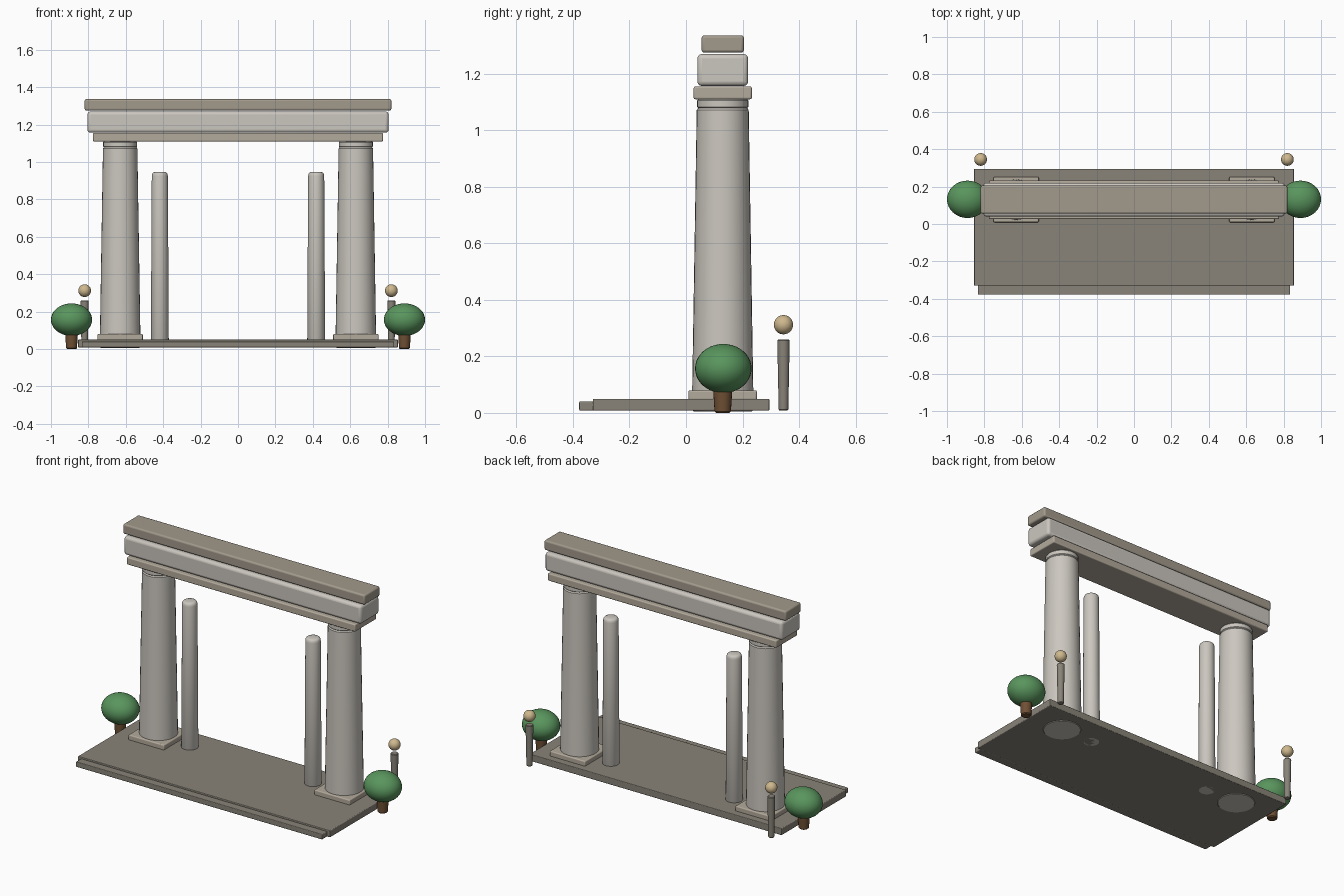
import bpy, math

if "Cube" in bpy.data.objects:
    bpy.data.objects.remove(bpy.data.objects["Cube"])

def mat(name, rgb):
    m = bpy.data.materials.new(name)
    m.diffuse_color = (*rgb, 1)
    m.use_nodes = True
    m.node_tree.nodes["Principled BSDF"].inputs["Base Color"].default_value = m.diffuse_color
    return m

PALE = mat("pale_stone", (0.60, 0.57, 0.52))
STONE = mat("warm_stone", (0.45, 0.40, 0.33))
CAP = mat("cap_stone", (0.36, 0.32, 0.26))
FLOOR = mat("floor_stone", (0.25, 0.23, 0.19))
GREEN = mat("leaf_green", (0.10, 0.30, 0.11))
BROWN = mat("trunk_brown", (0.16, 0.08, 0.035))
GLOW = mat("lamp_globe", (0.62, 0.48, 0.27))

def finish(ob, name, m):
    ob.name = name
    ob.data.materials.append(m)
    bpy.ops.object.shade_smooth_by_angle(angle=math.radians(35))
    return ob

def block(name, m, x, y, z, bevel=0.006):
    """Bevelled box from (min, max) ranges on each axis."""
    bpy.ops.mesh.primitive_cube_add(size=1, location=[(a + b) / 2 for a, b in (x, y, z)])
    ob = bpy.context.object
    ob.scale = [b - a for a, b in (x, y, z)]
    bpy.ops.object.transform_apply(location=False, rotation=False, scale=True)
    mod = ob.modifiers.new("soft_edges", 'BEVEL')
    mod.width, mod.segments = bevel, 3
    return finish(ob, name, m)

def lathe(name, m, x, y, profile, n=32):
    """Closed solid turned from (radius, z) points."""
    verts, faces = [], []
    for r, z in profile:
        verts += [(r * math.cos(t * math.tau / n), r * math.sin(t * math.tau / n), z) for t in range(n)]
    for k in range(len(profile) - 1):
        for i in range(n):
            j = (i + 1) % n
            faces.append((k * n + i, k * n + j, k * n + n + j, k * n + n + i))
    faces.append(tuple(reversed(range(n))))
    faces.append(tuple(range(len(verts) - n, len(verts))))
    me = bpy.data.meshes.new(name)
    me.from_pydata(verts, [], faces)
    ob = bpy.data.objects.new(name, me)
    ob.location = (x, y, 0)
    bpy.context.collection.objects.link(ob)
    bpy.ops.object.select_all(action='DESELECT')
    ob.select_set(True)
    bpy.context.view_layer.objects.active = ob
    return finish(ob, name, m)

def ball(name, m, loc, radii):
    bpy.ops.mesh.primitive_uv_sphere_add(segments=32, ring_count=20, radius=1, location=loc)
    ob = bpy.context.object
    ob.scale = radii
    bpy.ops.object.transform_apply(location=False, rotation=False, scale=True)
    return finish(ob, name, m)

# floor slab and front step
block("floor_slab", FLOOR, (-0.855, 0.855), (-0.33, 0.295), (0.008, 0.05), 0.004)
block("front_step", FLOOR, (-0.835, 0.835), (-0.378, -0.325), (0.008, 0.04), 0.004)

# stacked beam across the columns
Y = 0.13
block("lower_beam", STONE, (-0.775, 0.775), (Y - 0.103, Y + 0.103), (1.11, 1.155))
block("main_beam", PALE, (-0.805, 0.805), (Y - 0.09, Y + 0.09), (1.157, 1.27), 0.016)
block("top_beam", CAP, (-0.82, 0.82), (Y - 0.075, Y + 0.075), (1.275, 1.336), 0.01)

for s, side in ((-1, "left"), (1, "right")):
    # main column with plinth and neck
    x = s * 0.63
    block(side + "_plinth", STONE, (x - 0.121, x + 0.121), (Y - 0.121, Y + 0.121), (0.045, 0.08))
    lathe(side + "_column", PALE, x, Y, [(0.102, 0.005), (0.109, 0.012), (0.108, 0.09),
                                         (0.092, 1.072), (0.086, 1.08)])
    lathe(side + "_column_neck", PALE, x, Y, [(0.083, 1.075), (0.091, 1.083), (0.091, 1.105), (0.085, 1.112)])

    # slim inner pillar with rounded top
    lathe(side + "_slim_pillar", PALE, s * 0.418, Y, [(0.044, 0.008), (0.048, 0.015), (0.043, 0.925),
                                                     (0.041, 0.936), (0.036, 0.943), (0.028, 0.946)], 24)

    # lamp post behind the slab
    lathe(side + "_lamp_post", FLOOR, s * 0.82, 0.345, [(0.014, 0.008), (0.017, 0.012),
                                                       (0.022, 0.256), (0.019, 0.26)], 20)
    ball(side + "_lamp_globe", GLOW, (s * 0.82, 0.345, 0.312), (0.034, 0.034, 0.034))

    # clipped shrub
    lathe(side + "_shrub_trunk", BROWN, s * 0.89, Y, [(0.024, 0), (0.029, 0.005), (0.034, 0.085), (0.03, 0.09)], 20)
    ball(side + "_shrub_crown", GREEN, (s * 0.89, Y + 0.002, 0.157), (0.11, 0.1, 0.087))
